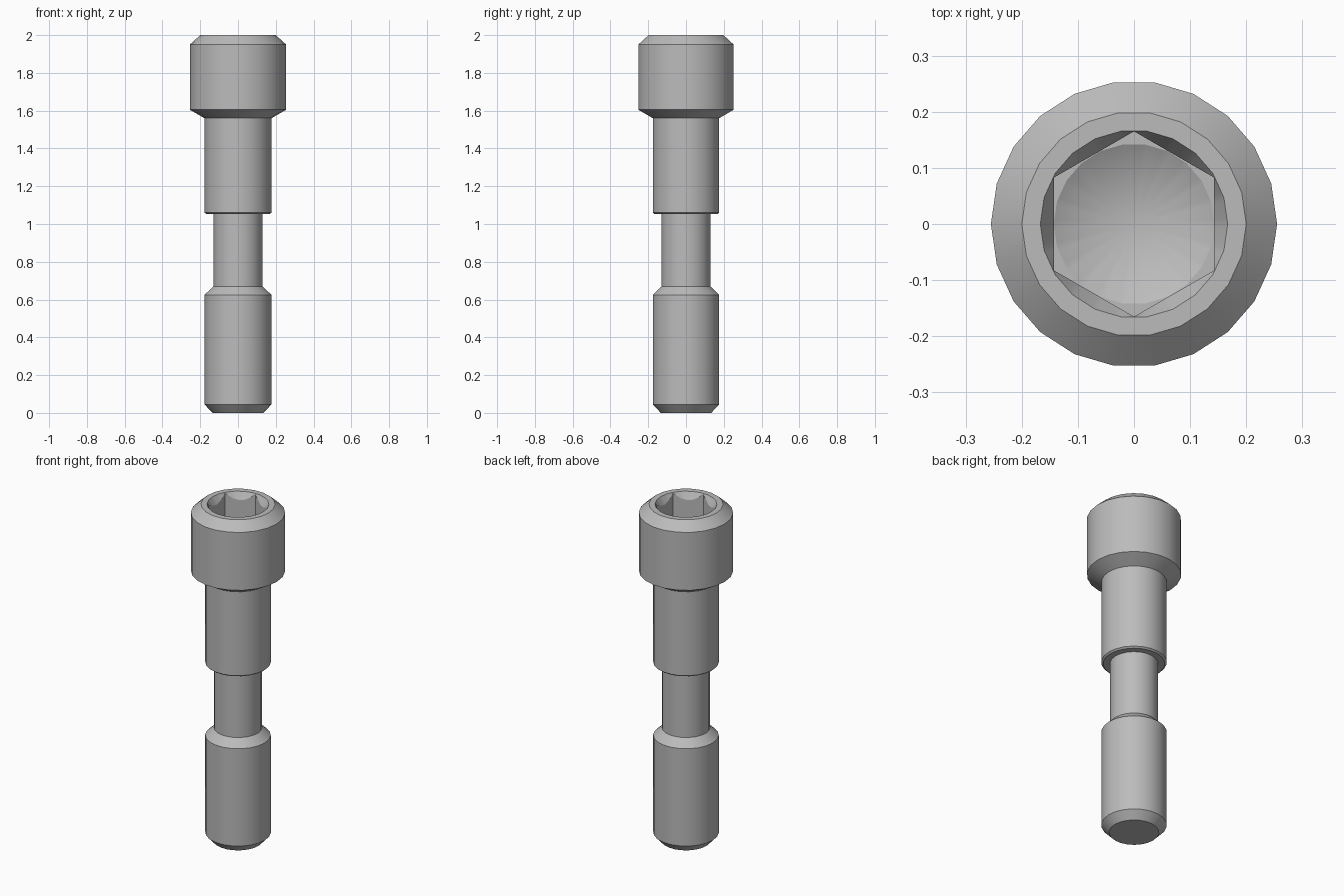
import bpy, bmesh
from math import cos, pi, sin, tan

cube = bpy.data.objects.get("Cube")
if cube:
    bpy.data.objects.remove(cube, do_unlink=True)

SIDES = 22        # facets of the turned surfaces
FINE = 132        # samples around the socket, shared by 22 sides and 6 sides
FLAT = 0.143      # half the width of the hexagonal socket
MOUTH = 0.167     # radius of the countersink at the top face

steel = bpy.data.materials.new("grey_steel")
steel.use_nodes = True
steel.diffuse_color = (0.5, 0.5, 0.5, 1)
steel.node_tree.nodes["Principled BSDF"].inputs["Base Color"].default_value = (0.5, 0.5, 0.5, 1)


def ring(bm, count, shape):
    """Add a ring of vertices; shape maps an angle to (radius, height)."""
    verts = []
    for i in range(count):
        a = 2 * pi * i / count
        r, z = shape(a)
        verts.append(bm.verts.new((r * cos(a), r * sin(a), z)))
    return verts


def bridge(bm, upper, lower):
    n = len(upper)
    for i in range(n):
        j = (i + 1) % n
        bm.faces.new((upper[i], lower[i], lower[j], upper[j]))


def finish(bm, name):
    mesh = bpy.data.meshes.new(name)
    bm.to_mesh(mesh)
    bm.free()
    mesh.materials.append(steel)
    obj = bpy.data.objects.new(name, mesh)
    bpy.context.collection.objects.link(obj)
    bpy.ops.object.select_all(action="DESELECT")
    obj.select_set(True)
    bpy.context.view_layer.objects.active = obj
    bpy.ops.object.shade_smooth_by_angle(angle=pi / 8)
    return obj


def polygon_radius(a, sides, inner, turn=0.0):
    """Distance to the edge of a regular polygon with a corner at angle turn."""
    step = 2 * pi / sides
    return inner / cos((a - turn) % step - step / 2)


def facet(a, radius):
    return polygon_radius(a, SIDES, radius * cos(pi / SIDES))


def hexagon(a):
    return polygon_radius(a, 6, FLAT, pi / 2)


# Turned bolt body: head, shank, waist and lower end
profile = [(MOUTH, 2.0), (0.2, 2.0), (0.255, 1.95), (0.255, 1.605),
           (0.177, 1.56), (0.177, 1.06), (0.167, 1.052), (0.13, 1.052),
           (0.13, 0.67), (0.177, 0.625), (0.177, 0.045), (0.135, 0)]
bm = bmesh.new()
rings = [ring(bm, SIDES, lambda a, p=p: p) for p in profile]
for upper, lower in zip(rings, rings[1:]):
    bridge(bm, upper, lower)
bm.faces.new(list(reversed(rings[-1])))
finish(bm, "bolt_body")

# Hexagonal socket: countersink, six walls, ledge and drilled cone
FLOOR = 1.75
slope = tan(pi / 3)
bm = bmesh.new()
mouth = ring(bm, FINE, lambda a: (facet(a, MOUTH), 2.0))
edge = ring(bm, FINE, lambda a: (hexagon(a), 2.0 - max(0.001, MOUTH - hexagon(a)) * slope))
base = ring(bm, FINE, lambda a: (hexagon(a), FLOOR))
drill = ring(bm, FINE, lambda a: (facet(a, FLAT), FLOOR))
for upper, lower in zip((mouth, edge, base), (edge, base, drill)):
    bridge(bm, upper, lower)
tip = bm.verts.new((0, 0, FLOOR - 0.08))
for i in range(FINE):
    bm.faces.new((drill[i], tip, drill[(i + 1) % FINE]))
finish(bm, "hex_socket")
